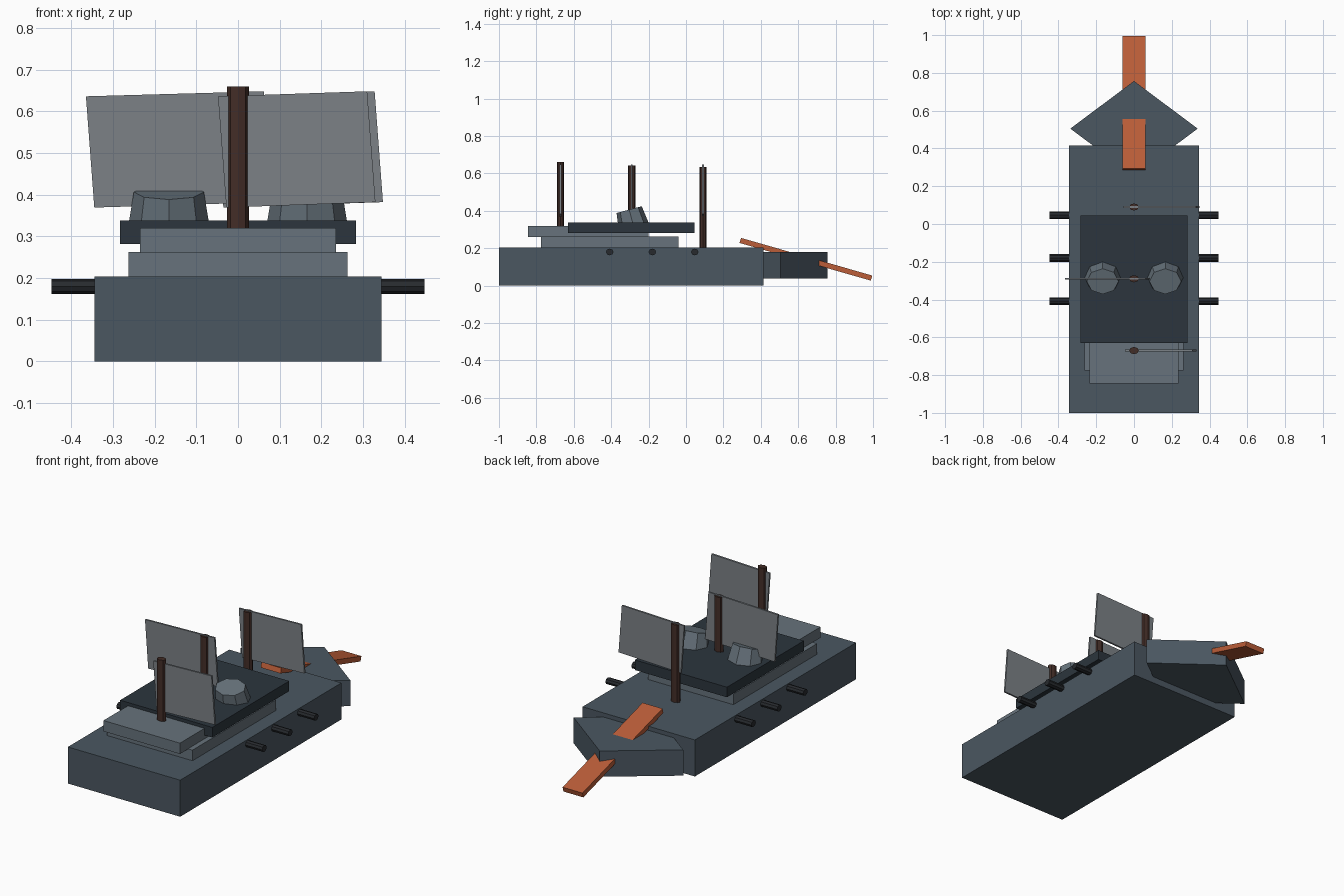
import bpy, bmesh
from math import radians, pi
from mathutils import Matrix

if "Cube" in bpy.data.objects:
    bpy.data.objects.remove(bpy.data.objects["Cube"])


def material(name, rgb):
    m = bpy.data.materials.new(name)
    m.diffuse_color = (*rgb, 1)
    m.use_nodes = True
    m.node_tree.nodes["Principled BSDF"].inputs["Base Color"].default_value = m.diffuse_color
    return m


STEEL = material("steel_blue", (0.07, 0.095, 0.12))
DARK = material("dark_steel", (0.025, 0.036, 0.047))
LIGHT = material("light_steel", (0.135, 0.17, 0.2))
BLACK = material("gun_black", (0.02, 0.023, 0.027))
WOOD = material("mast_brown", (0.055, 0.026, 0.02))
CLOTH = material("sail_grey", (0.2, 0.22, 0.24))
RUST = material("ram_orange", (0.5, 0.11, 0.04))


def finish(name, bm, mat):
    bmesh.ops.recalc_face_normals(bm, faces=bm.faces)
    me = bpy.data.meshes.new(name)
    bm.to_mesh(me)
    bm.free()
    me.materials.append(mat)
    ob = bpy.data.objects.new(name, me)
    bpy.context.collection.objects.link(ob)
    return ob


def box(name, x, y0, y1, z0, z1, mat):
    bm = bmesh.new()
    bmesh.ops.create_cube(bm, size=1, matrix=Matrix.Translation((0, (y0 + y1) / 2, (z0 + z1) / 2))
                          @ Matrix.Diagonal((2 * x, y1 - y0, z1 - z0, 1)))
    return finish(name, bm, mat)


def cone(name, sides, r1, r2, depth, matrix, mat):
    bm = bmesh.new()
    bmesh.ops.create_cone(bm, cap_ends=True, segments=sides, radius1=r1, radius2=r2,
                          depth=depth, matrix=matrix)
    return finish(name, bm, mat)


def prism(name, points, offset, mat):
    bm = bmesh.new()
    face = bm.faces.new([bm.verts.new(p) for p in points])
    new = bmesh.ops.extrude_face_region(bm, geom=[face])["geom"]
    bmesh.ops.translate(bm, vec=offset, verts=[v for v in new if isinstance(v, bmesh.types.BMVert)])
    if face.is_valid and len(bm.faces) < len(points) + 2:
        bm.faces.new(list(reversed(face.verts)))
    return finish(name, bm, mat)


# Hull and stacked decks
box("hull", 0.345, -1.0, 0.415, 0.0, 0.203, STEEL)
box("lower_deck", 0.263, -0.775, -0.04, 0.2, 0.262, LIGHT)
box("stern_deck", 0.235, -0.845, -0.2, 0.26, 0.32, LIGHT)
box("gun_deck", 0.283, -0.63, 0.045, 0.282, 0.338, DARK)

# Diamond-shaped bow
bow = [(0, 0.253), (0.337, 0.505), (0, 0.757), (-0.337, 0.505)]
prism("bow", [(x, y, 0.037) for x, y in bow], (0, 0, 0.143), STEEL)

# Sloping ram through the bow
ram = box("ram", 0.061, -0.365, 0.365, -0.014, 0.014, RUST)
ram.location = (0, 0.641, 0.141)
ram.rotation_euler.x = radians(-16)

# Masts (oval section) with off-centre leaning sails
T = 0.01
for label, y, z0, z1, left, right in (("stern", -0.67, 0.3, 0.66, -0.048, 0.31),
                                      ("middle", -0.29, 0.32, 0.642, -0.365, 0.062),
                                      ("fore", 0.09, 0.18, 0.634, -0.055, 0.328)):
    cone(label + "_mast", 8, 1, 1, z1 - z0, Matrix.Translation((0, y, (z0 + z1) / 2))
         @ Matrix.Diagonal((0.026, 0.019, 1, 1)), WOOD)
    lean = 0.02
    prism(label + "_sail", [(left, y - T / 2, 0.636), (right, y - T / 2, 0.648),
                            (right + lean, y - T / 2, 0.382), (left + lean, y - T / 2, 0.369)],
          (0, T, 0), CLOTH)

# Tilted turrets and broadside guns on both sides
for side, s in (("left", -1), ("right", 1)):
    cone(side + "_turret", 8, 0.1, 0.084, 0.1, Matrix.Translation((s * 0.166, -0.291, 0.358))
         @ Matrix.Rotation(radians(15), 4, 'X') @ Matrix.Diagonal((1, 0.83, 1, 1)), LIGHT)
    for i, y in enumerate((-0.408, -0.18, 0.047)):
        cone(f"{side}_gun_{i + 1}", 8, 0.02, 0.02, 0.2, Matrix.Translation((s * 0.348, y, 0.18))
             @ Matrix.Rotation(pi / 2, 4, 'Y') @ Matrix.Diagonal((0.9, 1, 1, 1)), BLACK)
